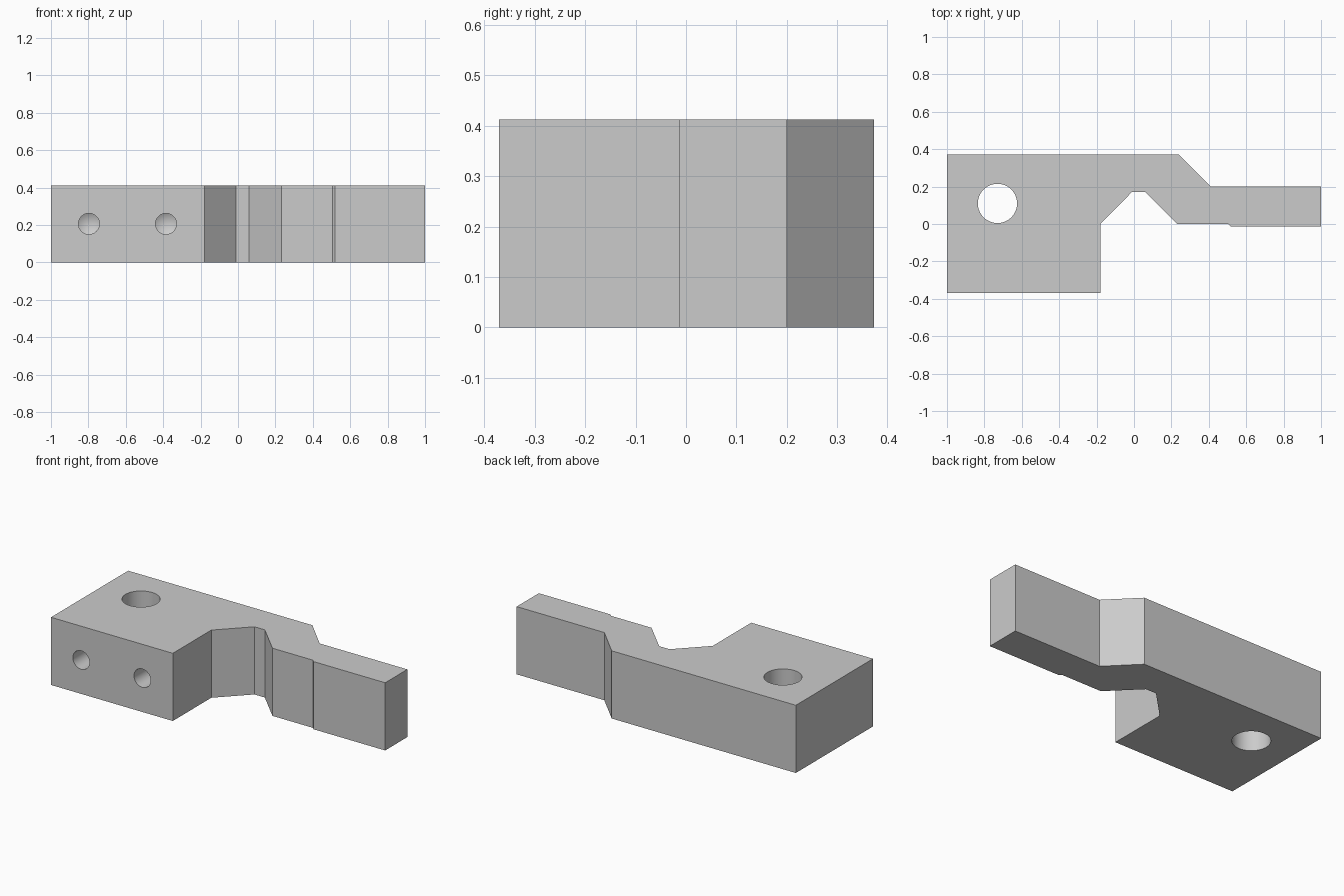
import bpy
import bmesh
import math
from mathutils import Matrix, Vector

cube = bpy.data.objects.get("Cube")
if cube:
    bpy.data.objects.remove(cube, do_unlink=True)

HEIGHT = 0.412
FRONT = -0.37

# Single plain grey finish
grey = bpy.data.materials.new("plain_grey")
grey.use_nodes = True
colour = (0.6, 0.6, 0.6, 1)
grey.diffuse_color = colour
grey.node_tree.nodes["Principled BSDF"].inputs["Base Color"].default_value = colour


def make_object(name, bm):
    bmesh.ops.recalc_face_normals(bm, faces=bm.faces)
    mesh = bpy.data.meshes.new(name)
    bm.to_mesh(mesh)
    bm.free()
    mesh.materials.append(grey)
    obj = bpy.data.objects.new(name, mesh)
    bpy.context.scene.collection.objects.link(obj)
    return obj


def extrude_profile(name, points, height):
    bm = bmesh.new()
    face = bm.faces.new([bm.verts.new((x, y, 0)) for x, y in points])
    result = bmesh.ops.extrude_face_region(bm, geom=[face])
    top = [v for v in result["geom"] if isinstance(v, bmesh.types.BMVert)]
    bmesh.ops.translate(bm, verts=top, vec=(0, 0, height))
    return make_object(name, bm)


def drill(name, start, rotation, radius, depth, tip=0, sides=48):
    """Cylinder along local +z from start, with an optional conical tip."""
    bm = bmesh.new()
    rings = []
    for z in (0, depth):
        rings.append([bm.verts.new((radius * math.cos(a), radius * math.sin(a), z))
                      for a in (2 * math.pi * i / sides for i in range(sides))])
    low, high = rings
    bm.faces.new(low)
    for i in range(sides):
        j = (i + 1) % sides
        bm.faces.new((low[i], low[j], high[j], high[i]))
    if tip:
        point = bm.verts.new((0, 0, depth + tip))
        for i in range(sides):
            bm.faces.new((high[i], high[(i + 1) % sides], point))
    else:
        bm.faces.new(high)
    bm.transform(Matrix.Translation(Vector(start)) @ rotation)
    cutter = make_object(name, bm)
    cutter.hide_render = True
    return cutter


# Cranked block with a tapered notch and a stepped arm
outline = [
    (-1, FRONT), (-0.18, FRONT), (-0.18, 0), (-0.01, 0.172), (0.06, 0.172),
    (0.232, 0), (0.505, 0), (0.518, -0.013), (1, -0.013), (1, 0.2),
    (0.41, 0.2), (0.24, 0.372), (-1, 0.372),
]
body = extrude_profile("bracket_body", outline, HEIGHT)

# Vertical through hole and two blind front holes with drill points
upright = Matrix.Identity(4)
backward = Matrix.Rotation(-math.pi / 2, 4, "X")
cutters = [drill("through_hole", (-0.73, 0.11, -0.1), upright, 0.105, HEIGHT + 0.2)]
for side, x in (("right", -0.797), ("left", -0.385)):
    cutters.append(drill(side + "_blind_hole", (x, FRONT - 0.05, HEIGHT / 2),
                         backward, 0.056, 0.3, tip=0.032))

bpy.ops.object.select_all(action="DESELECT")
bpy.context.view_layer.objects.active = body
body.select_set(True)
for cutter in cutters:
    mod = body.modifiers.new(cutter.name, "BOOLEAN")
    mod.operation = "DIFFERENCE"
    mod.solver = "EXACT"
    mod.object = cutter
    bpy.ops.object.modifier_apply(modifier=mod.name)
for cutter in cutters:
    bpy.data.objects.remove(cutter, do_unlink=True)

bpy.ops.object.shade_smooth_by_angle(angle=math.radians(20))
